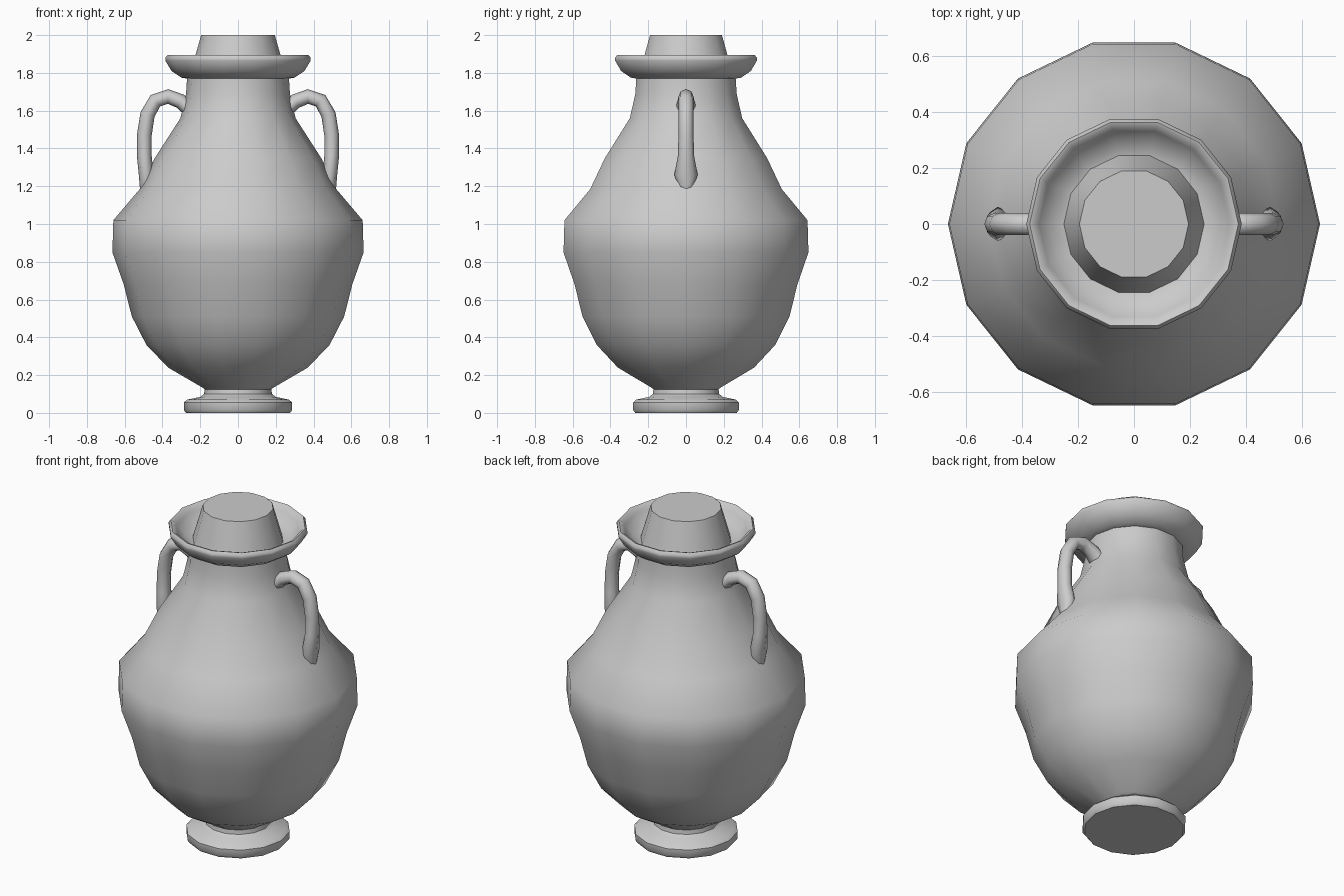
import bpy, bmesh
from math import cos, sin, pi
from mathutils import Vector

if "Cube" in bpy.data.objects:
    bpy.data.objects.remove(bpy.data.objects["Cube"])

SIDES = 14


def finish(bm, name, angle=0.75):
    bmesh.ops.recalc_face_normals(bm, faces=bm.faces)
    mesh = bpy.data.meshes.new(name)
    bm.to_mesh(mesh)
    bm.free()
    obj = bpy.data.objects.new(name, mesh)
    bpy.context.collection.objects.link(obj)
    bpy.ops.object.select_all(action='DESELECT')
    obj.select_set(True)
    bpy.context.view_layer.objects.active = obj
    bpy.ops.object.shade_smooth_by_angle(angle=angle)
    return obj


def skin(bm, rings):
    # bridge successive rings and cap both ends
    n = len(rings[0])
    for a, b in zip(rings, rings[1:]):
        for i in range(n):
            j = (i + 1) % n
            bm.faces.new((a[i], a[j], b[j], b[i]))
    bm.faces.new(rings[0])
    bm.faces.new(rings[-1])


def lathe(name, profile):
    bm = bmesh.new()
    skin(bm, [[bm.verts.new((r * cos(2 * pi * i / SIDES), r * sin(2 * pi * i / SIDES), z))
               for i in range(SIDES)] for r, z in profile])
    return finish(bm, name)


def handle(name, side, path, sides=8):
    bm = bmesh.new()
    pts = [Vector((x * side, 0, z)) for x, z, _ in path]
    rings = []
    for k, p in enumerate(pts):
        t = (pts[min(k + 1, len(pts) - 1)] - pts[max(k - 1, 0)]).normalized()
        n = Vector((t.z, 0, -t.x))
        w = path[k][2]
        rings.append([bm.verts.new(p + n * 0.039 * cos(2 * pi * i / sides)
                                   + Vector((0, w * sin(2 * pi * i / sides), 0)))
                      for i in range(sides)])
    skin(bm, rings)
    return finish(bm, name, 1.0)


# Foot
lathe("foot", [(0.275, 0), (0.287, 0.015), (0.287, 0.055), (0.27, 0.07),
               (0.2, 0.085), (0.18, 0.1), (0.175, 0.14)])

# Body, neck and flared bowl-shaped rim
lathe("body", [(0.17, 0.12), (0.19, 0.135), (0.37, 0.24), (0.485, 0.36), (0.562, 0.51),
               (0.605, 0.68), (0.665, 0.85), (0.66, 1.02), (0.52, 1.185),
               (0.44, 1.35), (0.305, 1.56), (0.275, 1.69), (0.27, 1.77),
               (0.30, 1.775), (0.352, 1.81), (0.385, 1.865), (0.385, 1.88),
               (0.373, 1.895), (0.358, 1.89), (0.34, 1.865), (0.30, 1.82),
               (0.24, 1.80)])

# Tapered stopper
lathe("stopper", [(0.26, 1.77), (0.225, 1.895), (0.195, 2.0)])

# Pair of handles: x, z, half width
PATH = [(0.26, 1.61, 0.055), (0.305, 1.65, 0.045), (0.37, 1.675, 0.04), (0.437, 1.653, 0.04),
        (0.479, 1.58, 0.04), (0.496, 1.47, 0.04), (0.496, 1.36, 0.043),
        (0.486, 1.26, 0.062), (0.48, 1.185, 0.035)]
handle("right_handle", 1, PATH)
handle("left_handle", -1, PATH)
